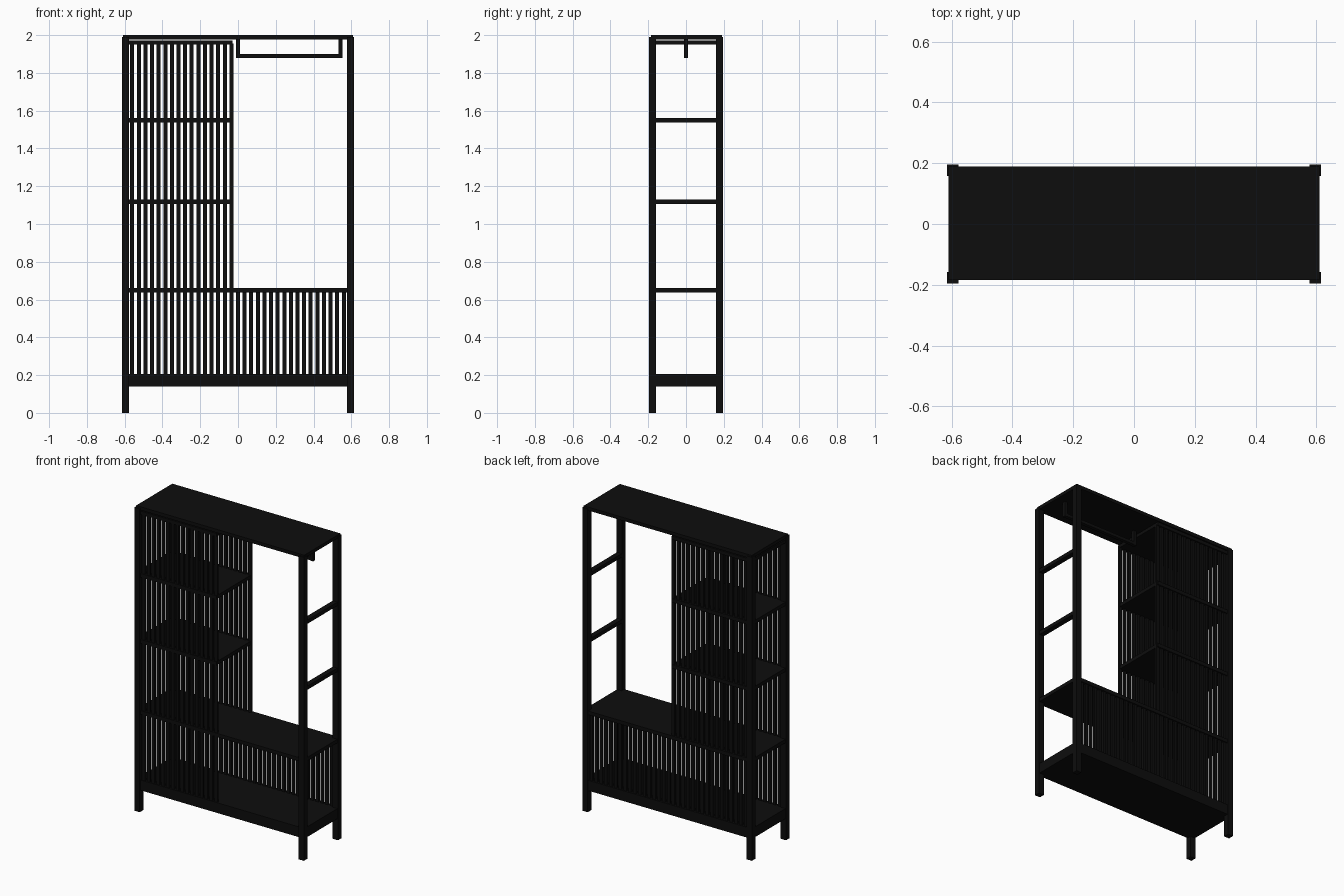
import bpy

cube = bpy.data.objects.get("Cube")
if cube:
    bpy.data.objects.remove(cube, do_unlink=True)

black = bpy.data.materials.new("matte black")
black.use_nodes = True
colour = (0.004, 0.004, 0.004, 1)
black.diffuse_color = colour
black.node_tree.nodes["Principled BSDF"].inputs["Base Color"].default_value = colour


def box(name, xs, ys, zs):
    """Add a box spanning the given x, y and z ranges."""
    spans = (xs, ys, zs)
    bpy.ops.mesh.primitive_cube_add(size=1, location=[sum(s) / 2 for s in spans])
    ob = bpy.context.object
    ob.name = name
    ob.scale = [s[1] - s[0] for s in spans]
    bpy.ops.object.transform_apply(location=False, rotation=False, scale=True)
    ob.data.materials.append(black)
    return ob


OUT_X, IN_X = 0.615, 0.577      # outer and inner faces of the posts
OUT_Y, IN_Y = 0.195, 0.158
COLUMN = -0.028                 # open edge of the tall column
BOARD = 0.024
SHELF_Z = (1.117, 1.55)
BENCH_Z = 0.65
FLOOR = (0.14, 0.207)
SIDES = (("left", 1), ("right", -1))


def span(a, b, sign):
    return sorted((a * sign, b * sign))


def thick(z):
    return (z - BOARD / 2, z + BOARD / 2)


# Corner posts
for side, sx in SIDES:
    for end, sy in (("back", 1), ("front", -1)):
        box(f"{end}_{side}_post", span(IN_X, OUT_X, sx), span(IN_Y, OUT_Y, sy), (0, 1.99))

# Full-width boards
box("top_board", (-0.61, 0.61), (-0.185, 0.19), (1.978, 2.0))
box("bench_shelf", (-IN_X, IN_X), (-0.185, 0.19), thick(BENCH_Z))
box("base_board", (-IN_X, IN_X), (-0.185, 0.19), FLOOR)

# Column shelves
for z in SHELF_Z + (1.961,):
    box("column_shelf", (-IN_X, COLUMN), (-0.185, 0.19), thick(z) if z < 1.9 else (1.95, 1.972))

# Side rails joining the posts
for side, sx in SIDES:
    rail_x = span(IN_X, OUT_X - 0.004, sx)
    for z in SHELF_Z + (BENCH_Z,):
        box(f"{side}_side_rail", rail_x, (-IN_Y, IN_Y), thick(z))
    box(f"{side}_base_rail", rail_x, (-IN_Y, IN_Y), FLOOR)
box("right_top_rail", span(IN_X, OUT_X - 0.004, -1), (-IN_Y, IN_Y), (1.95, 1.972))

# Vertical slats: back of the column and bench, front of the column only
PITCH, HALF = 0.035, 0.0105
for i in range(33):
    x = -0.56 + PITCH * i
    xs = (x - HALF, x + HALF)
    in_column = x < COLUMN
    top = 1.955 if in_column else BENCH_Z
    box("back_slat", xs, (0.168, 0.183), (FLOOR[1] - 0.01, top))
    if in_column:
        box("front_slat", xs, (-0.18, -0.165), (FLOOR[1] - 0.01, top))

# Hanging rail under the top board
R = 0.011
for x in (0.0, 0.542):
    box("hanger_drop", (x - R, x + R), (-R, R), (1.878, 1.98))
box("hanging_rail", (0, 0.542), (-R, R), (1.88, 1.9))
